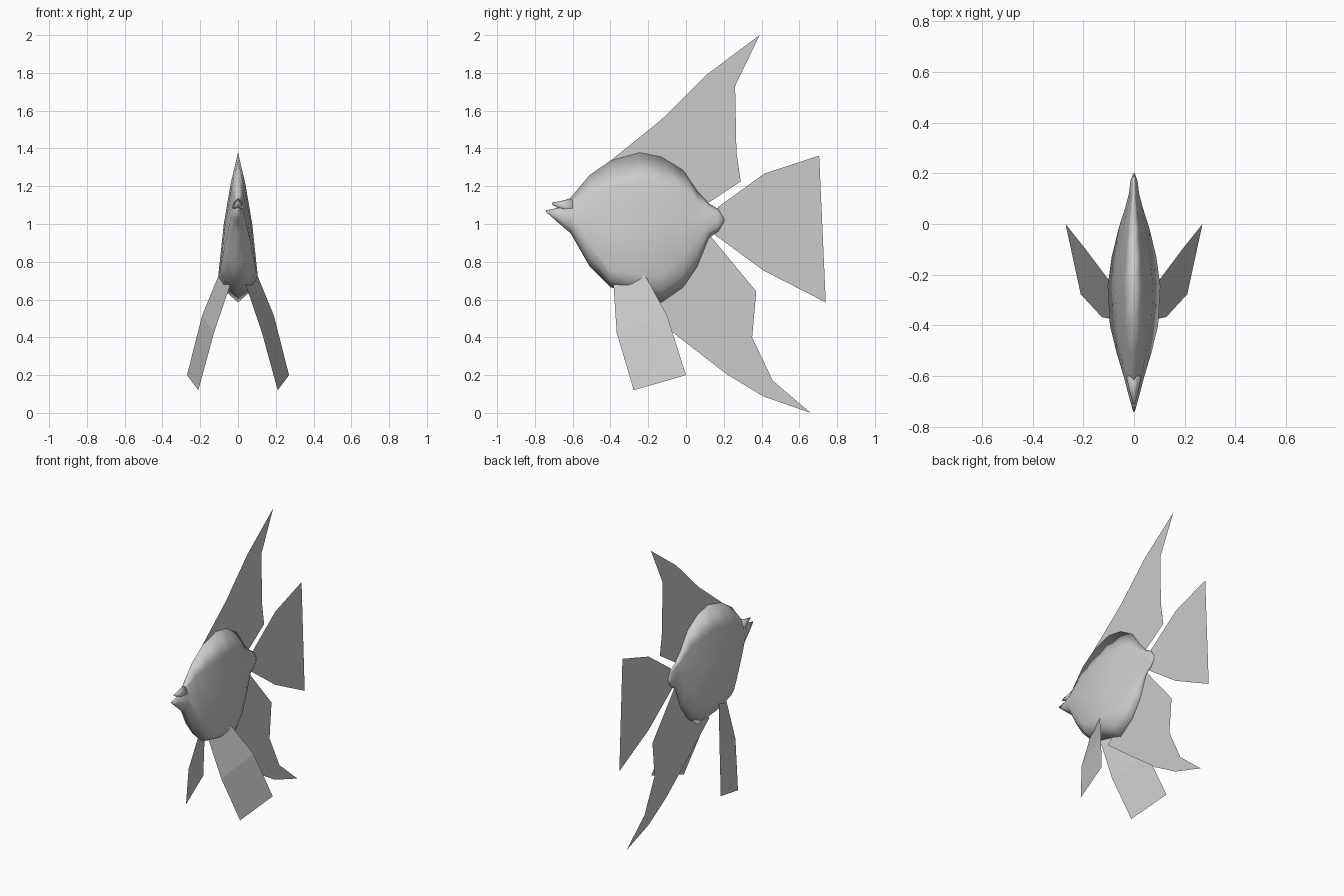
import bpy, math

grey = bpy.data.materials.new("pale grey")
grey.diffuse_color = (0.6, 0.6, 0.6, 1)


def add_mesh(name, verts, faces, smooth=False):
    mesh = bpy.data.meshes.new(name)
    mesh.from_pydata(verts, [], faces)
    mesh.materials.append(grey)
    for p in mesh.polygons:
        p.use_smooth = smooth
    mesh.update()
    obj = bpy.data.objects.new(name, mesh)
    bpy.context.collection.objects.link(obj)
    return obj


def loft(name, stations):
    """Skin wedge-shaped rings; station = y, top, bottom, half width, height fraction of widest point."""
    verts, faces = [], []
    for y, top, bot, w, f in stations:
        h = top - bot
        half = [(0.38 * w, f + (1 - f) * 0.74), (0.72 * w, f + (1 - f) * 0.42),
                (w, f), (0.75 * w, f * 0.4)]
        ring = [(0, 1)] + half + [(0, 0)] + [(-x, t) for x, t in reversed(half)]
        verts += [(x, y, bot + t * h) for x, t in ring]
    n = 10
    for i in range(len(stations) - 1):
        for j in range(n):
            a, b = i * n + j, i * n + (j + 1) % n
            faces.append((a, b, b + n, a + n))
    faces.append(tuple(reversed(range(n))))
    faces.append(tuple(range(len(verts) - n, len(verts))))
    return add_mesh(name, verts, faces, True)


# Body: thin, deep and widest near the belly
loft("body", [
    (-0.74, 1.073, 1.063, 0.003, 0.5),
    (-0.68, 1.085, 1.01, 0.02, 0.5),
    (-0.61, 1.14, 0.95, 0.038, 0.45),
    (-0.51, 1.26, 0.775, 0.068, 0.25),
    (-0.40, 1.335, 0.665, 0.095, 0.13),
    (-0.245, 1.378, 0.625, 0.104, 0.14),
    (-0.13, 1.355, 0.585, 0.088, 0.19),
    (-0.015, 1.285, 0.665, 0.06, 0.26),
    (0.06, 1.175, 0.775, 0.036, 0.36),
    (0.12, 1.11, 0.925, 0.02, 0.45),
    (0.17, 1.08, 0.96, 0.014, 0.5),
    (0.20, 1.03, 1.01, 0.003, 0.5),
])

# Upper lip over the jaw
loft("upper_lip", [
    (-0.71, 1.113, 1.103, 0.004, 0.5),
    (-0.66, 1.122, 1.075, 0.018, 0.5),
    (-0.60, 1.14, 1.04, 0.03, 0.5),
])


def flat_fin(name, outline):
    add_mesh(name, [(0, y, z) for y, z in outline], [tuple(range(len(outline)))])


# Fins on the centre plane
flat_fin("dorsal_fin", [(-0.40, 1.335), (-0.2, 1.25), (0.05, 1.1), (0.115, 1.11), (0.29, 1.225),
                        (0.267, 1.378), (0.26, 1.73), (0.39, 2.0), (0.105, 1.787), (-0.135, 1.548)])
flat_fin("tail_fin", [(0.15, 0.945), (0.41, 0.754), (0.74, 0.585), (0.705, 1.362),
                      (0.415, 1.267), (0.17, 1.09)])
flat_fin("anal_fin", [(-0.26, 0.58), (-0.07, 0.426), (0.215, 0.205), (0.41, 0.087), (0.66, 0.0),
                      (0.46, 0.17), (0.35, 0.40), (0.372, 0.643), (0.13, 0.935), (-0.05, 0.75)])

# Paired pelvic fins, splayed outward in two panels
pelvic = [(0.035, -0.385, 0.695), (0.127, -0.367, 0.425), (0.21, -0.277, 0.12),
          (0.27, 0.0, 0.20), (0.19, -0.10, 0.515), (0.10, -0.22, 0.735)]
for side, s in (("right", 1), ("left", -1)):
    faces = [(0, 1, 4, 5), (1, 2, 3, 4)]
    if s < 0:
        faces = [f[::-1] for f in faces]
    add_mesh(side + "_pelvic_fin", [(s * x, y, z) for x, y, z in pelvic], faces)
